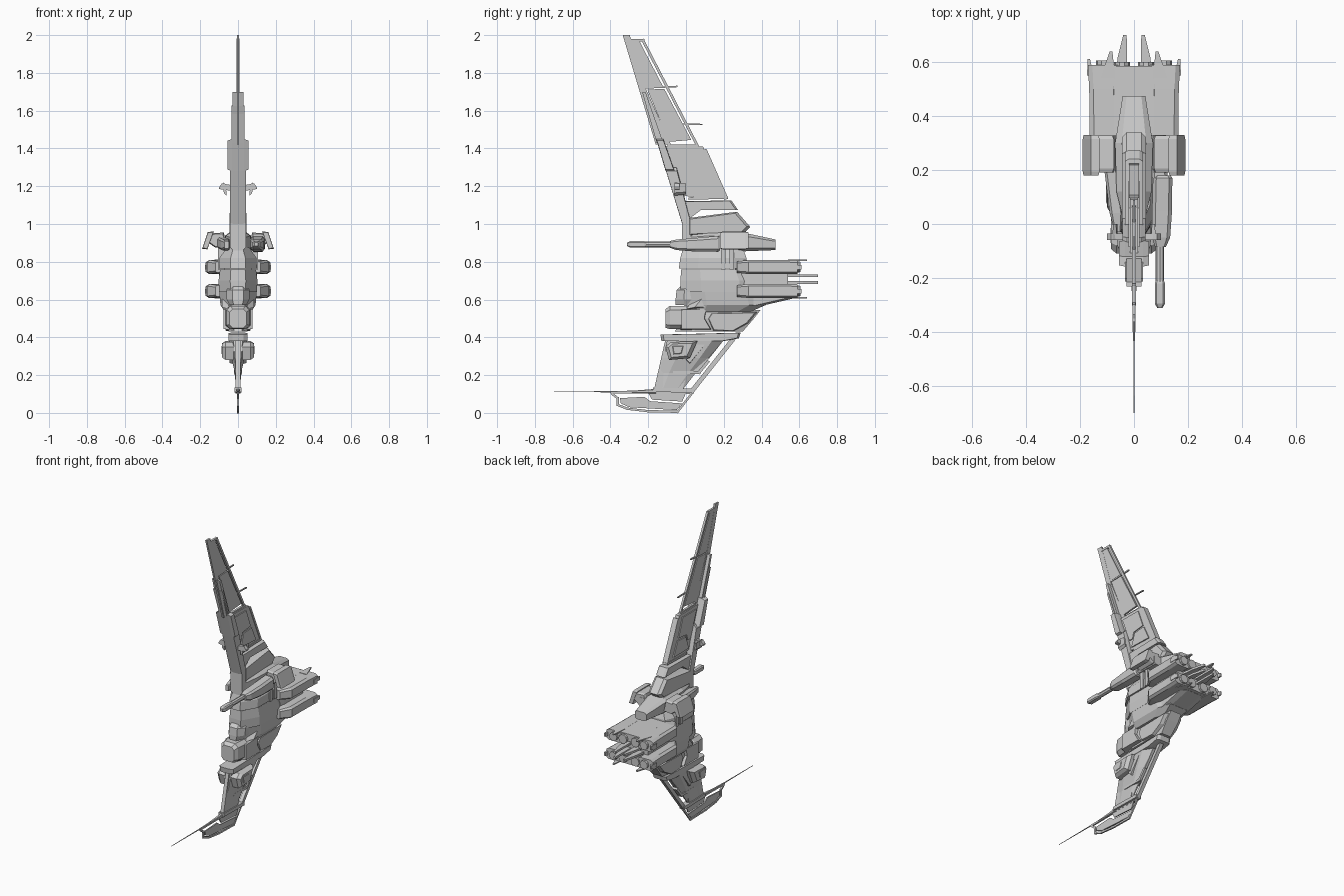
import bpy, bmesh, math
from mathutils import Vector

AX = {'x': lambda u, v, w: (w, u, v), 'y': lambda u, v, w: (u, w, v), 'z': lambda u, v, w: (u, v, w)}


def rings(name, loops):
    """Skin a list of equal-length point loops and cap both ends."""
    bm = bmesh.new()
    vs = [[bm.verts.new(p) for p in lp] for lp in loops]
    n = len(vs[0])
    for a, b in zip(vs, vs[1:]):
        for i in range(n):
            bm.faces.new((a[i], a[(i + 1) % n], b[(i + 1) % n], b[i]))
    bm.faces.new(vs[0])
    bm.faces.new(vs[-1])
    bmesh.ops.recalc_face_normals(bm, faces=bm.faces)
    me = bpy.data.meshes.new(name)
    bm.to_mesh(me)
    bm.free()
    ob = bpy.data.objects.new(name, me)
    bpy.context.collection.objects.link(ob)
    return ob


def prism(name, pts, layers, axis='x'):
    """Profile repeated at (position, scale) layers along an axis."""
    cu = sum(p[0] for p in pts) / len(pts)
    cv = sum(p[1] for p in pts) / len(pts)
    return rings(name, [[AX[axis](cu + (u - cu) * s, cv + (v - cv) * s, w) for u, v in pts] for w, s in layers])


def plate(name, pts, h, bev=1.0):
    """Centred slab with optional chamfered flanks."""
    return prism(name, pts, [(-h, bev), (-h * .6, 1), (h * .6, 1), (h, bev)] if bev < 1 else [(-h, 1), (h, 1)])


def strip(name, pts, w, h):
    """Narrow bars along a side-view path."""
    for a, b in zip(pts, pts[1:]):
        a, b = Vector(a), Vector(b)
        d = (b - a).normalized() * w / 2
        n = Vector((-d.y, d.x))
        plate(name, [a - d + n, b + d + n, b + d - n, a - d - n], h)


def yloft(name, secs, c=.35):
    """Chamfered boxes (y, x, z, half x, half z) lofted front to back."""
    o = [(1, 1 - c), (1 - c, 1), (c - 1, 1), (-1, 1 - c), (-1, c - 1), (c - 1, -1), (1 - c, -1), (1, c - 1)]
    return rings(name, [[(x + i * hx, y, z + j * hz) for i, j in o] for y, x, z, hx, hz in secs])


def zloft(name, secs, nose=.4, tail=.7):
    """Hull sections (z, y front, y back, half x), narrowed at nose and tail."""
    out = []
    for z, f, b, h in secs:
        L = b - f
        half = [(h * nose, f), (h, f + .28 * L), (h, f + .8 * L), (h * tail, b)]
        out.append([(x, y, z) for x, y in half] + [(-x, y, z) for x, y in reversed(half)])
    return rings(name, out)


def rod(name, p, y2, r, n=8):
    x, y, z = p
    return rings(name, [[(x + r * math.cos(t * math.tau / n), yy, z + r * math.sin(t * math.tau / n))
                         for t in range(n)] for yy in (y, y2)])


# Upper blade: tip mast, slotted panels and rim
plate('blade_tip_edge', [(-.335, 2), (-.298, 2), (-.21, 1.71), (-.08, 1.42), (-.16, 1.42), (-.245, 1.7)], .006)
plate('blade_upper_panel', [(-.29, 1.965), (-.245, 1.965), (-.122, 1.728), (-.215, 1.722)], .005)
plate('blade_lower_panel', [(-.205, 1.712), (-.115, 1.715), (.028, 1.445), (-.09, 1.435)], .006)
strip('blade_rim', [(-.295, 1.972), (-.228, 1.972), (.06, 1.415), (-.09, 1.415)], .014, .007)
strip('blade_crossbar', [(-.23, 1.72), (-.05, 1.728)], .008, .004)
strip('blade_antenna', [(-.05, 1.53), (.085, 1.527)], .007, .004)

# Leading spine of the wing
plate('spine_top', [(-.232, 1.7), (-.215, 1.7), (-.12, 1.43), (-.155, 1.43)], .028)
plate('spine_middle', [(-.158, 1.45), (-.12, 1.45), (-.06, 1.28), (-.108, 1.28)], .055, .9)
plate('spine_lower', [(-.112, 1.3), (-.05, 1.3), (.03, 1.0), (.03, .86), (-.02, .86), (-.02, 1.0)], .042, .92)
strip('spine_rail', [(-.205, 1.62), (-.05, 1.17), (-.01, 1.04)], .012, .034)

# Middle wing panels, stepped toward the hull
plate('wing_panel', [(-.14, 1.415), (.09, 1.41), (.215, 1.13), (-.03, 1.15)], .014)
plate('wing_insert', [(-.085, 1.39), (.06, 1.39), (.105, 1.27), (.02, 1.26), (.01, 1.22), (-.02, 1.22)], .02)
strip('wing_edge', [(.105, 1.39), (.215, 1.14), (.02, 1.135)], .013, .018)
plate('wing_insert_low', [(.03, 1.25), (.115, 1.255), (.16, 1.16), (.0, 1.165)], .021)
plate('wing_step', [(-.05, 1.12), (.24, 1.125), (.275, 1.075), (.08, 1.075), (.02, 1.03), (-.02, 1.03)], .034, .94)
plate('wing_root', [(0, 1.03), (.27, 1.065), (.34, .985), (.31, .955), (0, .94)], .045, .88)
for s in (1, -1):
    # Small winglets on the spine
    prism('winglet_arm', [(s * .03, 1.205), (s * .085, 1.215), (s * .1, 1.195), (s * .1, 1.185), (s * .03, 1.175)],
          [(-.06, 1), (-.035, 1)], 'y')
    prism('winglet_blade', [(s * .065, 1.21), (s * .08, 1.22), (s * .075, 1.165), (s * .06, 1.15)],
          [(-.06, 1), (.0, .8)], 'y')

# Dorsal housing
yloft('dorsal_housing', [(-.02, 0, .9, .03, .04), (.12, 0, .905, .065, .05), (.3, 0, .905, .07, .05),
                         (.475, 0, .89, .042, .028)])

# Main hull blocks
zloft('hull_upper', [(.765, -.038, .32, .1), (.82, -.03, .32, .098), (.875, -.015, .3, .06)])
zloft('hull_middle', [(.64, -.03, .36, .1), (.7, -.03, .36, .103), (.76, -.025, .33, .095)])
zloft('hull_lower', [(.535, .0, .34, .07), (.57, -.01, .42, .093), (.65, -.02, .4, .1)])
zloft('nose_bump', [(.57, -.055, .1, .045), (.6, -.055, .1, .06), (.65, -.05, .1, .06), (.67, -.03, .1, .05)], .5)
plate('keel_wedge', [(.0, .55), (.37, .56), (.565, .605), (.5, .67), (.1, .67)], .085, .85)

# Engine block, four engines with nozzles, and tail prongs
yloft('engine_core', [(.26, 0, .71, .08, .09), (.34, 0, .71, .1, .095), (.54, 0, .71, .1, .09)], .2)
for z, k in ((.772, 1), (.645, -1)):
    yloft('engine_deck', [(.28, 0, z + k * .012, .07, .025), (.33, 0, z + k * .012, .11, .025),
                          (.585, 0, z + k * .012, .12, .024)], .2)
    for s in (1, -1):
        yloft('engine', [(.27, s * .09, z, .03, .03), (.33, s * .112, z, .052, .037), (.5, s * .113, z, .053, .037),
                         (.59, s * .115, z, .056, .036)], .3)
        rod('engine_nozzle', (s * .112, .58, z), .605, .028, 10)
        rod('inner_nozzle', (s * .045, .53, z), .6, .03, 10)
        prism('outer_prong', [(s * .15, .55), (s * .174, .55), (s * .172, .612), (s * .163, .612)],
              [(z - .012, 1), (z + .012, 1)], 'z')
        zc = z + k * .035
        prism('edge_prong', [(s * .07, .54), (s * .125, .54), (s * .09, .64), (s * .08, .64)],
              [(zc - .004, 1), (zc + .004, 1)], 'z')
        zi = .708 + k * .018
        prism('tail_prong', [(s * .025, .5), (s * .075, .5), (s * .06, .62), (s * .04, .7), (s * .027, .7)],
              [(zi - .007, 1), (zi + .007, 1)], 'z')

# Side pods: block, tilted outer panel, arms and struts
for s in (1, -1):
    prism('pod_block', [(s * .06, .88), (s * .12, .875), (s * .155, .9), (s * .155, .95), (s * .075, .955)],
          [(.19, .85), (.205, 1), (.315, 1), (.328, .85)], 'y')
    prism('pod_panel', [(s * .128, .96), (s * .16, .958), (s * .19, .868), (s * .162, .866)],
          [(.18, .9), (.195, 1), (.315, 1), (.33, .9)], 'y')
    for y in (.185, .23):
        prism('pod_strut', [(s * .07, .76), (s * .107, .76), (s * .107, .9), (s * .07, .9)],
              [(y, 1), (y + .025, 1)], 'y')

# Cannon on the right side
yloft('cannon_body', [(-.085, .098, .892, .02, .018), (-.05, .1, .89, .034, .028), (.05, .104, .89, .037, .036),
                      (.17, .106, .895, .036, .042), (.18, .106, .895, .03, .035)])
yloft('cannon_rear', [(.17, .095, .9, .03, .03), (.33, .09, .9, .028, .03)])
rod('cannon_barrel', (.096, -.24, .892), -.07, .016)
yloft('cannon_muzzle', [(-.312, .096, .892, .009, .009), (-.295, .096, .892, .019, .017),
                        (-.22, .096, .892, .019, .017), (-.21, .096, .892, .015, .014)])
# Left sensor cluster
yloft('left_sensor', [(-.03, -.06, .89, .012, .02), (.04, -.065, .89, .025, .03), (.2, -.085, .9, .025, .03)])

# Cockpit block under the hull
zloft('cockpit_frame', [(.43, -.06, .3, .05), (.5, -.02, .36, .06), (.545, .0, .395, .055)])
yloft('cockpit_pod', [(-.108, 0, .5, .045, .05), (-.085, 0, .505, .06, .062), (.0, 0, .505, .07, .062),
                      (.02, 0, .505, .065, .05)])
plate('cockpit_cheek', [(-.03, .55), (.11, .555), (.1, .5), (.135, .44), (-.03, .44)], .076, .92)
plate('cockpit_fairing', [(.13, .53), (.38, .535), (.33, .475), (.25, .43), (.14, .435), (.11, .5)], .065, .9)

# Lower fin collar with cheek pods
plate('fin_collar', [(-.135, .415), (.1, .42), (.29, .425), (.28, .395), (.2, .38), (-.13, .38)], .05, .94)
zloft('fin_spine', [(.12, -.165, -.02, .012), (.21, -.145, .05, .016), (.29, -.12, .12, .035), (.385, -.1, .2, .048)], .5, .3)
for s in (1, -1):
    prism('fin_cheek', [(-.11, .35), (-.08, .375), (.06, .38), (.02, .29), (-.09, .28)],
          [(s * .02, 1), (s * .065, 1), (s * .085, .75)])
    prism('cheek_intake', [(-.085, .365), (.0, .365), (-.015, .305), (-.075, .3)], [(s * .08, .85), (s * .088, .6)])
    prism('fin_rib', [(-.02, .38), (.12, .385), (.02, .26), (.0, .28), (.06, .35)], [(s * .02, 1), (s * .045, .95)])

# Lower fin, slotted along its trailing edge
plate('lower_fin', [(-.11, .385), (.2, .385), (.065, .215), (.01, .215), (-.02, .12), (-.17, .12)], .012)
strip('fin_trailing_edge', [(.245, .385), (.035, .12)], .024, .012)
strip('fin_bridge', [(.115, .27), (.07, .215), (-.06, .215)], .016, .02)
strip('fin_base', [(-.165, .122), (.03, .118)], .022, .019)

# Foot: rim, inner panel and long needle
strip('foot_rim_top', [(-.395, .108), (-.17, .11), (.035, .105)], .012, .005)
strip('foot_rim_front', [(-.39, .1), (-.362, .078), (-.362, .042), (-.31, .022), (-.2, .009), (-.045, .006), (.025, .095)],
      .012, .005)
plate('foot_panel', [(-.35, .078), (-.345, .05), (-.3, .03), (-.05, .015), (-.02, .05), (-.19, .062), (-.22, .085)], .004)
plate('foot_gusset', [(-.2, .105), (-.18, .07), (-.02, .06), (.0, .105)], .004)
yloft('needle', [(-.7, 0, .112, .001, .0015), (-.4, 0, .112, .003, .003), (-.28, 0, .112, .007, .006),
                 (-.16, 0, .115, .012, .012)])
